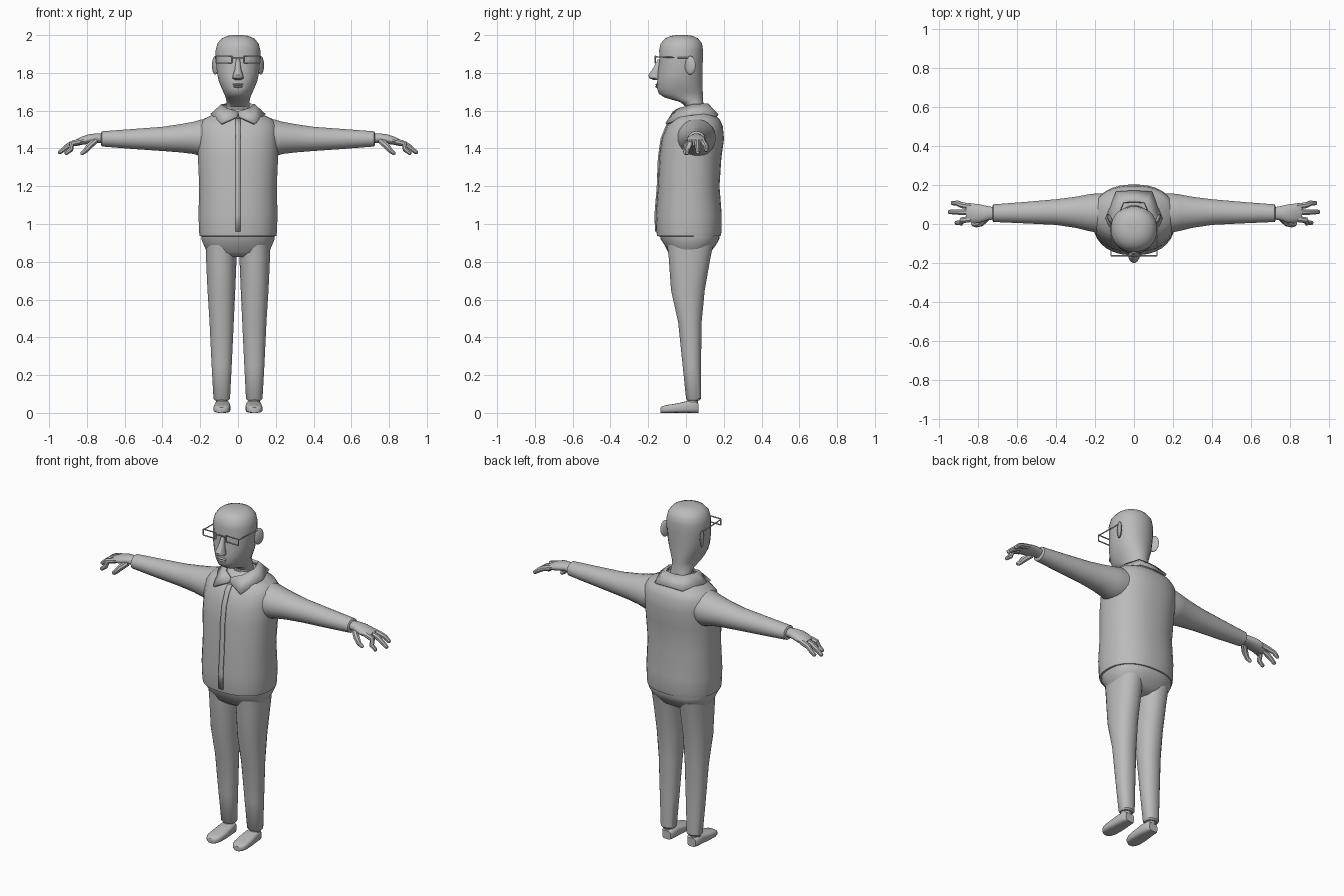
import bpy, bmesh, math
from mathutils import Vector as V

grey = bpy.data.materials.new("plain grey")
grey.diffuse_color = (0.5, 0.5, 0.5, 1)


def finish(name, bm, mirror=False, thick=0):
    bmesh.ops.recalc_face_normals(bm, faces=bm.faces)
    me = bpy.data.meshes.new(name)
    bm.to_mesh(me)
    bm.free()
    me.materials.append(grey)
    ob = bpy.data.objects.new(name, me)
    bpy.context.collection.objects.link(ob)
    if mirror:
        m = ob.modifiers.new("mirror", 'MIRROR')
        m.use_mirror_merge = True
    if thick:
        s = ob.modifiers.new("thickness", 'SOLIDIFY')
        s.thickness = thick
        s.offset = 0
    return ob


def loft(name, rings, n=24, power=2.0, mirror=False):
    """Skin rings given as (centre, half axis, half axis), with capped ends."""
    bm = bmesh.new()
    loops = []
    for c, u, v in rings:
        loop = []
        for i in range(n):
            a = 2 * math.pi * (i + .5) / n
            ca, sa = math.cos(a), math.sin(a)
            p = V(c) + V(u) * math.copysign(abs(ca) ** (2 / power), ca) \
                + V(v) * math.copysign(abs(sa) ** (2 / power), sa)
            loop.append(bm.verts.new(p))
        loops.append(loop)
    for a, b in zip(loops, loops[1:]):
        for i in range(n):
            j = (i + 1) % n
            bm.faces.new((a[i], a[j], b[j], b[i]))
    bm.faces.new(loops[0])
    bm.faces.new(loops[-1])
    return finish(name, bm, mirror)


def upright(name, rows, **k):
    """Rows of z, x min, x max, y min, y max."""
    return loft(name, [(((a + b) / 2, (c + d) / 2, z), ((b - a) / 2, 0, 0),
                        (0, (d - c) / 2, 0)) for z, a, b, c, d in rows], **k)


def sideways(name, rows, **k):
    """Rows of x, y min, y max, z min, z max."""
    return loft(name, [((x, (a + b) / 2, (c + d) / 2), (0, (b - a) / 2, 0),
                        (0, 0, (d - c) / 2)) for x, a, b, c, d in rows], **k)


def tube(name, pts, radii, n=8, mirror=True):
    rings = []
    for i, p in enumerate(pts):
        d = (V(pts[min(i + 1, len(pts) - 1)]) - V(pts[max(i - 1, 0)])).normalized()
        ref = V((0, 1, 0)) if abs(d.y) < .8 else V((0, 0, 1))
        u = d.cross(ref).normalized()
        rings.append((p, u * radii[i], d.cross(u) * radii[i]))
    return loft(name, rings, n, mirror=mirror)


def blob(name, loc, size, mirror=True, turn=0):
    bm = bmesh.new()
    bmesh.ops.create_uvsphere(bm, u_segments=14, v_segments=8, radius=1)
    c, s = math.cos(turn), math.sin(turn)
    for v in bm.verts:
        x, y, z = (v.co[i] * size[i] for i in range(3))
        v.co = (x * c - y * s + loc[0], x * s + y * c + loc[1], z + loc[2])
    return finish(name, bm, mirror)


# jacket body, as height, half width, front, back
body = [(.935, .195, -.145, .175), (.937, .204, -.154, .184), (.96, .207, -.157, .189),
        (1.05, .21, -.16, .19), (1.2, .206, -.148, .178), (1.35, .213, -.142, .188),
        (1.45, .215, -.128, .202), (1.52, .21, -.1, .195), (1.555, .185, -.072, .178),
        (1.58, .13, -.04, .15), (1.61, .075, -.01, .12)]
upright("jacket", [(z, -w, w, f, b) for z, w, f, b in body], n=32, power=2.3)

# front placket following the jacket surface
bm = bmesh.new()
rows = [[bm.verts.new((x, f - .003, z)) for x in (-.014, .014)]
        for z, w, f, b in body[2:9]]
for a, b in zip(rows, rows[1:]):
    bm.faces.new((a[0], a[1], b[1], b[0]))
finish("placket", bm, thick=.008)

# collar: half strip from the back centre to the front opening
inner = [(0, .115, 1.632), (.055, .11, 1.634), (.085, .035, 1.63), (.055, -.035, 1.61),
         (0, -.065, 1.592)]
outer = [(0, .168, 1.575), (.09, .163, 1.572), (.142, .03, 1.578), (.088, -.105, 1.53),
         (.003, -.08, 1.568)]
bm = bmesh.new()
a, b = [[bm.verts.new(p) for p in q] for q in (inner, outer)]
for i in range(4):
    bm.faces.new((a[i], a[i + 1], b[i + 1], b[i]))
finish("collar", bm, mirror=True, thick=.012)

# sleeves
sideways("sleeve", [(.1, -.05, .15, 1.375, 1.55), (.19, -.045, .158, 1.355, 1.555),
                    (.235, -.036, .152, 1.37, 1.542), (.3, -.02, .14, 1.378, 1.53),
                    (.4, -.005, .127, 1.386, 1.515), (.56, .003, .113, 1.397, 1.503),
                    (.72, .01, .101, 1.41, 1.491), (.725, .018, .093, 1.417, 1.484)],
         mirror=True)

# hands
sideways("palm", [(.7, .026, .084, 1.425, 1.478), (.75, .018, .092, 1.43, 1.48),
                  (.79, .005, .102, 1.424, 1.475), (.83, .006, .106, 1.418, 1.462),
                  (.86, .015, .104, 1.412, 1.447)], n=16, mirror=True)
for i, (y0, y1, x, z) in enumerate([(.09, .107, .935, 1.385), (.06, .062, .95, 1.372),
                                    (.026, .006, .915, 1.368)]):
    tube("finger_%d" % (i + 1), [(.835, y0, 1.437), (.88, (y0 * 2 + y1) / 3, 1.425),
                                (x - .03, y1, z + .026), (x - .004, y1, z + .005),
                                (x, y1, z)], [.017, .016, .014, .011, .004])
tube("thumb", [(.755, .03, 1.44), (.785, .004, 1.415), (.808, -.004, 1.388),
               (.826, 0, 1.374), (.832, .002, 1.37)], [.017, .018, .014, .011, .004])

# trousers
upright("hips", [(.825, -.13, .13, -.06, .09), (.85, -.165, .165, -.095, .13),
                 (.89, -.182, .182, -.115, .16), (.92, -.195, .195, -.135, .177),
                 (.95, -.195, .195, -.14, .177)], n=32, power=2.4)
upright("trouser_leg", [(.89, .004, .172, -.1, .145), (.82, .007, .17, -.092, .13),
                        (.65, .014, .162, -.08, .1), (.48, .022, .151, -.042, .083),
                        (.25, .033, .14, -.018, .08), (.075, .042, .13, 0, .08),
                        (.066, .05, .122, .008, .072)], power=2.2, mirror=True)

# ankles and shoes
upright("ankle", [(.03, .056, .117, 0, .06), (.09, .056, .117, .01, .068)],
        n=16, mirror=True)
loft("shoe", [((x, y, h / 2), (w, 0, 0), (0, 0, h / 2)) for x, y, w, h in
              [(.083, .066, .028, .05), (.083, .05, .038, .064), (.083, .01, .041, .064),
               (.084, -.05, .045, .05), (.086, -.1, .044, .042), (.087, -.125, .034, .036),
               (.087, -.135, .018, .028)]], n=16, power=3.5, mirror=True)

# head and neck
head = [(1.55, .065, 0, .1), (1.62, .06, 0, .095), (1.645, .061, -.03, .092),
        (1.67, .066, -.115, .09), (1.69, .074, -.145, .09), (1.72, .088, -.155, .089),
        (1.76, .104, -.153, .088), (1.8, .112, -.15, .088), (1.87, .119, -.141, .09),
        (1.92, .119, -.143, .091), (1.955, .11, -.135, .086), (1.982, .088, -.112, .066),
        (1.996, .055, -.08, .035), (2.0, .025, -.05, .005)]
upright("head", [(z, -w, w, f, b) for z, w, f, b in head], n=24, power=2.15)

# nose, mouth, eyes, ears
upright("nose", [(1.762, -.018, .018, -.17, -.13), (1.772, -.03, .03, -.196, -.13),
                 (1.788, -.028, .028, -.2, -.13), (1.82, -.017, .017, -.178, -.13),
                 (1.87, -.011, .011, -.15, -.13)], n=12)
blob("upper_lip", (0, -.152, 1.739), (.03, .01, .006), mirror=False)
blob("lower_lip", (0, -.152, 1.727), (.025, .011, .006), mirror=False)
blob("eye", (.052, -.123, 1.868), (.02, .008, .009), turn=.3)
blob("ear", (.121, .022, 1.84), (.011, .032, .05), turn=-.45)

# glasses
rim = [(.033, -.162, 1.853), (.117, -.162, 1.853), (.117, -.162, 1.889),
       (.033, -.162, 1.889)]
for i in range(4):
    tube("glasses_rim_%d" % (i + 1), [rim[i], rim[(i + 1) % 4]], [.0035] * 2, 6)
tube("glasses_bridge", [(-.033, -.162, 1.88), (.033, -.162, 1.88)], [.0035] * 2, 6, False)
tube("glasses_temple", [(.117, -.162, 1.885), (.12, .015, 1.879)], [.0035] * 2, 6)

# smooth shading with kept creases
for ob in bpy.context.collection.objects:
    ob.select_set(True)
    bpy.context.view_layer.objects.active = ob
bpy.ops.object.shade_smooth_by_angle(angle=math.radians(40))
